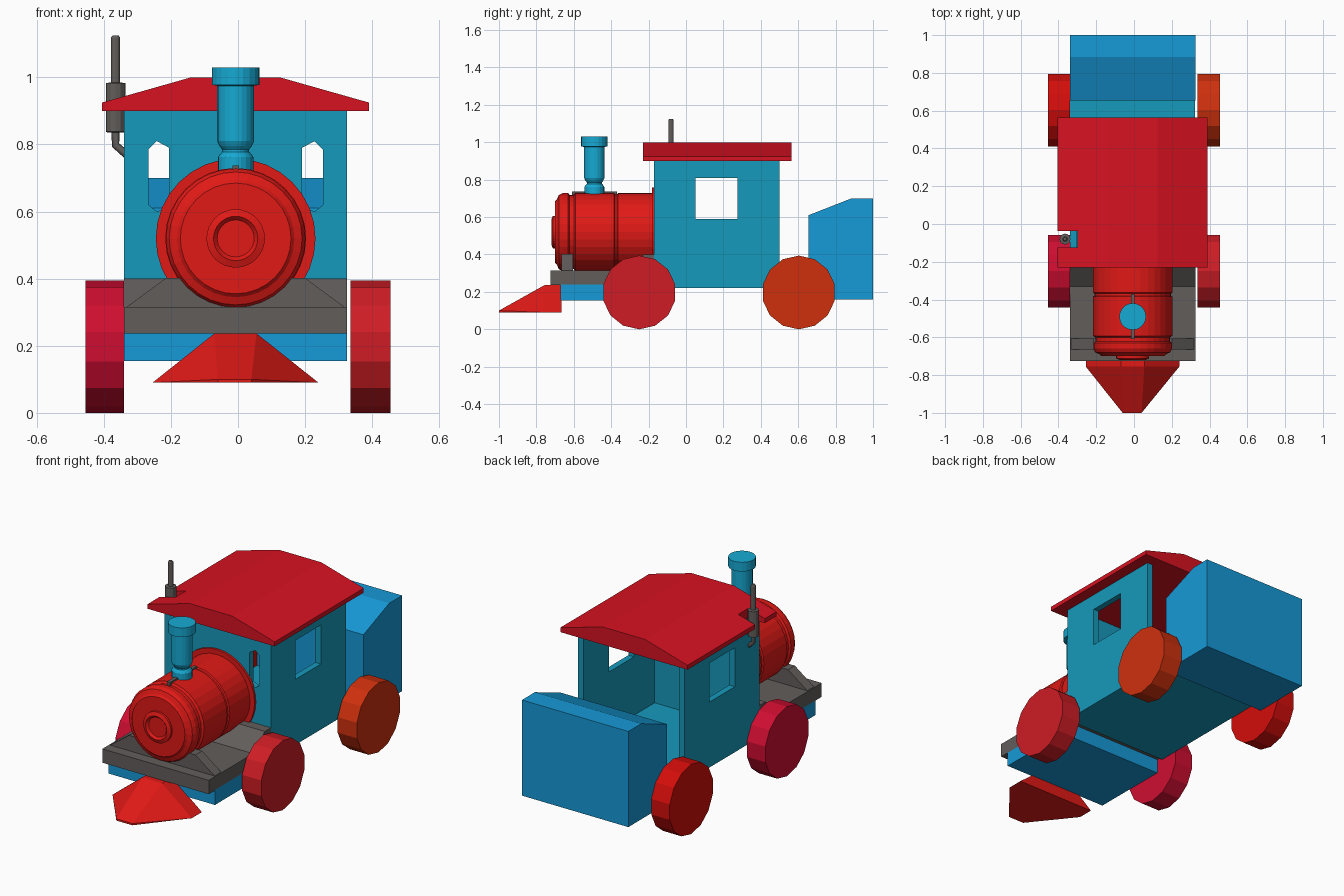
import bpy, bmesh, math
from mathutils import Vector

if "Cube" in bpy.data.objects:
    bpy.data.objects.remove(bpy.data.objects["Cube"])

CX = -0.007            # middle of the body
L, R = -0.34, 0.325    # body sides


def material(name, col):
    m = bpy.data.materials.new(name)
    m.diffuse_color = (*col, 1)
    m.use_nodes = True
    m.node_tree.nodes["Principled BSDF"].inputs["Base Color"].default_value = m.diffuse_color
    return m


TEAL = material("teal", (0.008, 0.32, 0.50))
SKY = material("sky_blue", (0.008, 0.32, 0.68))
CYAN = material("cyan", (0.008, 0.40, 0.65))
RED = material("red", (0.75, 0.01, 0.008))
CRIMSON = material("crimson", (0.68, 0.006, 0.015))
GREY = material("grey", (0.12, 0.11, 0.105))


def finish(name, bm, mat):
    bmesh.ops.recalc_face_normals(bm, faces=bm.faces)
    me = bpy.data.meshes.new(name)
    bm.to_mesh(me)
    bm.free()
    ob = bpy.data.objects.new(name, me)
    bpy.context.collection.objects.link(ob)
    if mat:
        me.materials.append(mat)
    return ob


def place(axis, u, v, t):
    return {"x": (t, u, v), "y": (u, t, v), "z": (u, v, t)}[axis]


def prism(name, pts, axis, a, b, mat=None):
    """Extrude a 2D outline along an axis from a to b."""
    bm = bmesh.new()
    lo, hi = [[bm.verts.new(place(axis, u, v, t)) for u, v in pts] for t in (a, b)]
    bm.faces.new(lo)
    bm.faces.new(hi)
    for i in range(len(pts)):
        j = (i + 1) % len(pts)
        bm.faces.new((lo[i], lo[j], hi[j], hi[i]))
    return finish(name, bm, mat)


def box(name, x, y, z, mat=None):
    return prism(name, [(x[0], y[0]), (x[1], y[0]), (x[1], y[1]), (x[0], y[1])], "z", *z, mat)


def lathe(name, profile, axis, centre, n, mat):
    """Turn (radius, position) pairs around an axis; centre is the 2D middle."""
    bm = bmesh.new()
    rings = []
    for r, t in profile:
        rings.append([bm.verts.new(place(axis, centre[0] + r * math.sin(2 * math.pi * k / n),
                                         centre[1] + r * math.cos(2 * math.pi * k / n), t))
                      for k in range(n)])
    for p, q in zip(rings, rings[1:]):
        for k in range(n):
            j = (k + 1) % n
            bm.faces.new((p[k], p[j], q[j], q[k]))
    bm.faces.new(rings[0])
    bm.faces.new(rings[-1])
    return finish(name, bm, mat)


def cut(ob, cutter):
    cutter.hide_render = True
    mod = ob.modifiers.new("cut", "BOOLEAN")
    mod.operation, mod.solver, mod.object = "DIFFERENCE", "EXACT", cutter
    bpy.context.view_layer.objects.active = ob
    bpy.ops.object.modifier_apply(modifier=mod.name)
    bpy.data.objects.remove(cutter)


# cab: U-shaped walls, open at the back, with windows cut out
T = 0.035
cab = prism("cab_walls", [(L, 0.5), (L, -0.17), (R, -0.17), (R, 0.5),
                          (R - T, 0.5), (R - T, -0.17 + T), (L + T, -0.17 + T), (L + T, 0.5)],
            "z", 0.22, 0.9, TEAL)
cut(cab, box("side_window_cutter", (-0.6, 0.6), (0.05, 0.275), (0.59, 0.81)))
for s in (-1, 1):
    pane = [(0.26, 0.785), (0.235, 0.81), (0.198, 0.79), (0.198, 0.615), (0.235, 0.6), (0.26, 0.62)]
    cut(cab, prism("front_window_cutter", [(CX + s * x, z) for x, z in pane], "y", -0.3, -0.05))

# floor between cab and tender
box("cab_floor", (L + 0.001, R - 0.001), (-0.168, 0.66), (0.22, 0.26), TEAL)

# roof with a notch for the whistle
roof = prism("roof", [(-0.405, 0.9), (-0.405, 0.925), (-0.14, 1.0), (0.125, 1.0),
                      (0.39, 0.925), (0.39, 0.9)], "y", -0.23, 0.565, CRIMSON)
cut(roof, box("roof_notch_cutter", (-0.5, -0.30), (-0.125, -0.037), (0.8, 1.1)))

# tender
prism("tender", [(0.655, 0.16), (0.655, 0.61), (0.885, 0.7), (1.0, 0.7), (1.0, 0.16)],
      "x", L, R, SKY)

# front chassis and footplate
box("front_chassis", (L, R), (-0.67, -0.21), (0.155, 0.24), SKY)
prism("footplate", [(-0.725, 0.237), (-0.725, 0.315), (-0.33, 0.315), (-0.225, 0.4),
                    (-0.17, 0.4), (-0.17, 0.237)], "x", L, R, GREY)
prism("boiler_cradle", [(L, 0.31), (-0.215, 0.402), (0.20, 0.402), (R, 0.31)],
      "y", -0.665, -0.605, GREY)

# boiler with bands, front plate and dished hub
lathe("boiler", [(0.055, -0.708), (0.066, -0.72), (0.087, -0.712), (0.087, -0.70), (0.165, -0.70),
                 (0.175, -0.69), (0.198, -0.68), (0.208, -0.66), (0.208, -0.63), (0.198, -0.622),
                 (0.198, -0.60), (0.210, -0.592), (0.210, -0.385), (0.203, -0.38), (0.203, -0.368),
                 (0.210, -0.363), (0.210, -0.182), (0.238, -0.182), (0.238, -0.165)],
      "y", (CX, 0.52), 32, RED)

# chimney and its mounting strip
lathe("chimney", [(0.053, 0.68), (0.053, 0.762), (0.046, 0.772), (0.040, 0.778), (0.040, 0.785),
                  (0.048, 0.795), (0.055, 0.81), (0.055, 0.975), (0.071, 0.978), (0.071, 1.03)],
      "z", (CX, -0.49), 20, CYAN)
box("chimney_strip", (CX - 0.01, CX + 0.01), (-0.61, -0.37), (0.70, 0.738), GREY)

# plough: tapered nose in front of the chassis
bm = bmesh.new()
for y, z, xs in ((-0.665, 0.09, (-0.255, 0.24)), (-0.755, 0.09, (-0.255, 0.24)),
                 (-1.0, 0.09, (-0.06, 0.04)), (-1.0, 0.1, (-0.06, 0.04)),
                 (-0.755, 0.237, (-0.07, 0.055)), (-0.665, 0.237, (-0.07, 0.055))):
    for x in xs:
        bm.verts.new((x, y, z))
bmesh.ops.convex_hull(bm, input=bm.verts)
bmesh.ops.dissolve_limit(bm, angle_limit=0.02, verts=bm.verts, edges=bm.edges)
finish("plough", bm, RED)

# wheels, each in its own shade of red
for name, x0, x1, y, col in (
        ("front_right_wheel", 0.335, 0.455, -0.25, (0.62, 0.012, 0.018)),
        ("rear_right_wheel", 0.335, 0.455, 0.603, (0.62, 0.03, 0.004)),
        ("front_left_wheel", -0.455, -0.34, -0.25, (0.62, 0.004, 0.03)),
        ("rear_left_wheel", -0.455, -0.34, 0.603, (0.65, 0.004, 0.003))):
    lathe(name, [(0.197, x0), (0.197, x1)], "x", (y, 0.197), 14, material(name, col))

# whistle: body with a thin rod, and a bent feed pipe into the cab wall
W = (-0.365, -0.08)
lathe("whistle", [(0.022, 0.835), (0.029, 0.838), (0.029, 0.983), (0.014, 0.985),
                  (0.014, 1.118), (0.009, 1.125)], "z", W, 12, GREY)
cu = bpy.data.curves.new("whistle_pipe", "CURVE")
cu.dimensions, cu.bevel_depth, cu.bevel_resolution, cu.use_fill_caps = "3D", 0.012, 1, True
sp = cu.splines.new("POLY")
sp.points.add(2)
for p, co in zip(sp.points, ((*W, 0.845), (*W, 0.798), (-0.33, W[1], 0.768))):
    p.co = (*co, 1)
cu.materials.append(GREY)
bpy.context.collection.objects.link(bpy.data.objects.new("whistle_pipe", cu))
